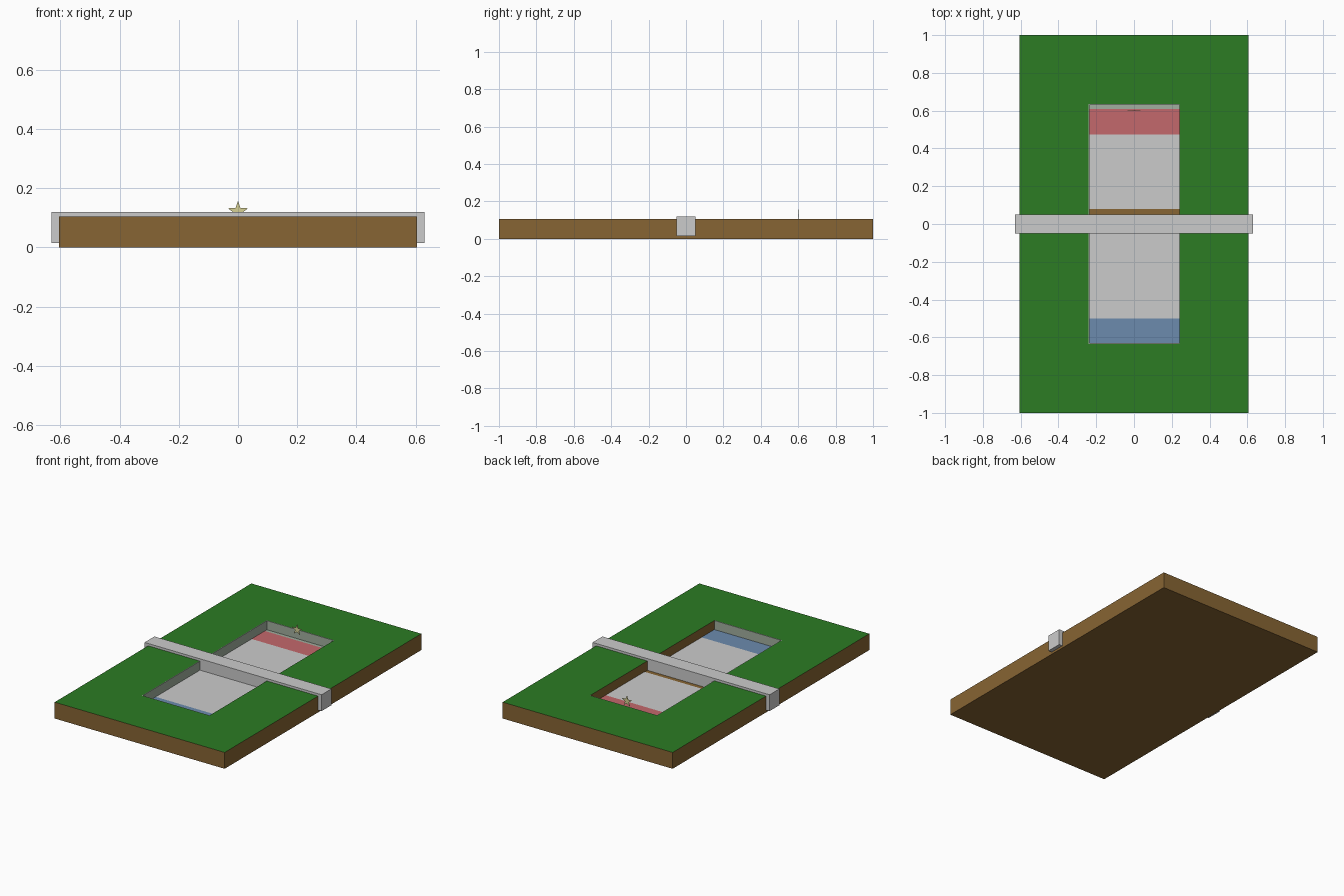
import bpy, bmesh, math

if "Cube" in bpy.data.objects:
    bpy.data.objects.remove(bpy.data.objects["Cube"])

W, L, H = 0.605, 1.0, 0.105        # slab half width, half length, height
PX, PY, PZ = 0.24, 0.635, 0.045    # pit half width, half length, floor height


def material(name, color):
    m = bpy.data.materials.new(name)
    m.diffuse_color = (*color, 1)
    m.use_nodes = True
    m.node_tree.nodes["Principled BSDF"].inputs["Base Color"].default_value = m.diffuse_color
    return m


green = material("grass", (0.025, 0.2, 0.017))
brown = material("earth", (0.245, 0.13, 0.033))
red = material("red_zone", (0.55, 0.14, 0.15))
blue = material("blue_zone", (0.15, 0.26, 0.42))
glass = material("pale_lining", (0.36, 0.43, 0.35))
yellow = material("star_yellow", (0.68, 0.64, 0.3))


def finish(bm, name, mats=()):
    bmesh.ops.recalc_face_normals(bm, faces=bm.faces)
    me = bpy.data.meshes.new(name)
    bm.to_mesh(me)
    bm.free()
    for m in mats:
        me.materials.append(m)
    ob = bpy.data.objects.new(name, me)
    bpy.context.collection.objects.link(ob)
    return ob


def box(name, x, y, z, mat=None):
    bm = bmesh.new()
    bmesh.ops.create_cube(bm, size=1)
    for v in bm.verts:
        v.co = [lo + (c + 0.5) * (hi - lo) for c, (lo, hi) in zip(v.co, (x, y, z))]
    return finish(bm, name, [mat] if mat else [])


# Slab with a sunken pit: four rectangular loops joined, green only on the top ring
bm = bmesh.new()
loops = []
for hx, hy, z in ((W, L, 0), (W, L, H), (PX, PY, H), (PX, PY, PZ)):
    loops.append([bm.verts.new((sx * hx, sy * hy, z))
                  for sx, sy in ((-1, -1), (1, -1), (1, 1), (-1, 1))])
for k in range(3):
    for i in range(4):
        j = (i + 1) % 4
        f = bm.faces.new((loops[k][i], loops[k][j], loops[k + 1][j], loops[k + 1][i]))
        f.material_index = 1 if k == 1 else 0
bm.faces.new(loops[0])
bm.faces.new(loops[3])
finish(bm, "slab", (brown, green))

# Thin pale lining on the pit walls
T = 0.004
for name, sy in (("front", -1), ("back", 1)):
    ys = sorted((sy * PY, sy * (PY - T)))
    box("pit_lining_" + name, (-PX, PX), ys, (PZ, H), glass)
box("pit_lining_left", (-PX, -PX + T), (-PY, PY), (PZ, H), glass)

# Floor sheets with coloured end zones, pale strip behind the red zone
F = (PZ - 0.002, PZ + 0.002)
box("floor_front", (-PX, PX), (-0.5, -0.05), F)
box("floor_back", (-PX, PX), (0.08, 0.475), F)
box("blue_zone", (-PX, PX), (-PY, -0.5), F, blue)
box("red_zone", (-PX, PX), (0.475, 0.61), F, red)
box("floor_end_strip", (-PX, PX), (0.61, PY), F, glass)

# Bridge beam crossing the slab
box("bridge", (-0.63, 0.63), (-0.05, 0.05), (0.015, 0.12))

# Thin upright five-pointed star at the back of the pit
bm = bmesh.new()
pts = []
for i in range(10):
    r = 0.036 if i % 2 == 0 else 0.0142
    a = math.pi / 2 + i * math.pi / 5
    pts.append(bm.verts.new((r * math.cos(a), 0.602, 0.121 + r * math.sin(a))))
face = bm.faces.new(pts)
ext = bmesh.ops.extrude_face_region(bm, geom=[face])
for g in ext["geom"]:
    if isinstance(g, bmesh.types.BMVert):
        g.co.y -= 0.003
finish(bm, "star", [yellow])
